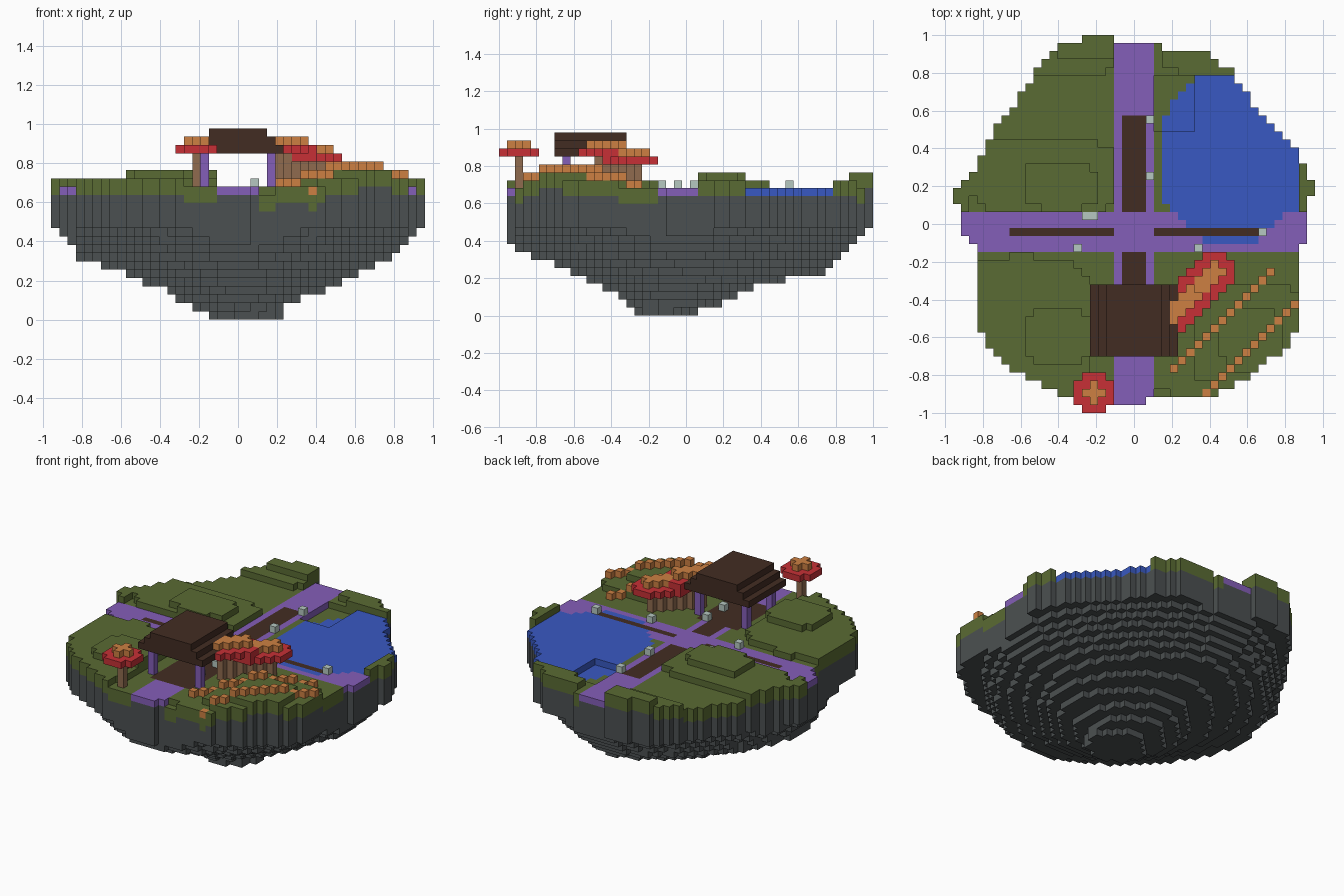
import bpy
import bmesh
from mathutils import Vector

old = bpy.data.objects.get("Cube")
if old:
    bpy.data.objects.remove(old, do_unlink=True)

CELL = 2 / 47            # block size
NX, NY = 45, 47          # blocks across and deep
SURFACE = 16             # block layers up to path level


def linear(c):
    return c / 12.92 if c <= 0.04045 else ((c + 0.055) / 1.055) ** 2.4


def make_material(name, hex_code):
    rgb = [linear(int(hex_code[n:n + 2], 16) / 255) for n in (0, 2, 4)]
    mat = bpy.data.materials.new(name)
    mat.use_nodes = True
    mat.diffuse_color = (*rgb, 1)
    mat.node_tree.nodes["Principled BSDF"].inputs["Base Color"].default_value = (*rgb, 1)
    return mat


MATERIALS = {name: make_material(name, code) for name, code in {
    "stone grey": "4b5051", "grass green": "5a6b33", "path purple": "845eb8",
    "water blue": "3959c2", "dark wood": "422c22", "orange": "cd8042",
    "red": "c73036", "trunk brown": "906b4f", "lantern grey": "b6c8c1"}.items()}

world = {}               # block position -> part name


def put(part, i, j, k):
    world[(i, j, k)] = part


def centre(i, j):
    return (i + 0.5 - NX / 2) * CELL, (j + 0.5 - NY / 2) * CELL


def in_oval(x, y, x0, x1, y0, y1, power):
    u = abs(2 * x - x0 - x1) / (x1 - x0)
    v = abs(2 * y - y0 - y1) / (y1 - y0)
    return u ** power + v ** power <= 1


def in_polygon(x, y, points):
    inside = False
    for (xa, ya), (xb, yb) in zip(points, points[1:] + points[:1]):
        if (ya > y) != (yb > y) and x < xa + (y - ya) * (xb - xa) / (yb - ya):
            inside = not inside
    return inside


# Island outline and lake shore
OUTLINE = [(-.28, 1), (-.1, 1), (-.1, .96), (.11, .96), (.15, .92), (.4, .92),
           (.4, .87), (.53, .83), (.53, .78), (.62, .66), (.72, .53), (.83, .45),
           (.87, .34), (.92, .29), (.96, .2), (.92, .1), (.91, -.06), (.87, -.14),
           (.87, -.53), (.82, -.65), (.74, -.71), (.57, -.83), (.4, -.91),
           (.1, -.92), (.06, -.96), (-.3, -.96), (-.4, -.89), (-.57, -.81),
           (-.65, -.76), (-.77, -.64), (-.83, -.55), (-.83, -.14), (-.91, -.06),
           (-.92, .08), (-.96, .1), (-.96, .2), (-.91, .21), (-.83, .32),
           (-.78, .45), (-.65, .6), (-.53, .78), (-.48, .87), (-.36, .96), (-.28, .96)]
SHORE = [(.36, .79), (.54, .79), (.72, .53), (.84, .45), (.88, .34), (.87, .1),
         (.75, 0), (.66, -.1), (.36, -.1), (.36, -.06), (.23, .06), (.15, .1),
         (.14, .5), (.18, .62), (.23, .7), (.31, .76)]

# Extents of each stone layer, from the bottom up
LAYERS = [(-.15, .23, -.28, .06), (-.23, .25, -.31, .19), (-.32, .34, -.38, .28),
          (-.37, .45, -.46, .38), (-.49, .54, -.55, .53), (-.58, .61, -.63, .73),
          (-.7, .7, -.71, .79), (-.83, .78, -.83, .84), (-.85, .84, -.92, .88),
          (-.88, .88, -.97, .92), (-.93, .93, -1, .97)]

# Hollows (one block down), rises (one block up) and knolls on top of the rises
HOLLOWS = [(.1, .31, .48, .79), (.1, .2, -1, -.86), (.35, .42, -1, -.86)]
RISES = [(-.86, -.1, .04, .46), (-.95, -.22, -1, -.17), (.3, .92, -.88, -.32),
         (-.6, -.1, .78, 1.1), (.14, .6, .8, 1.1), (.85, 1, .06, .33), (-1, -.87, .06, .22)]
KNOLLS = [(-.58, -.19, .08, .33), (-.59, -.22, -.73, -.46),
          (.46, .77, -.78, -.44), (-.42, -.1, .86, 1.1)]


def ground_level(x, y):
    def within(boxes, power):
        return any(in_oval(x, y, *box, power) for box in boxes)
    if within(KNOLLS, 3.5):
        return SURFACE + 2
    if within(RISES, 3.5):
        return SURFACE + 1
    return SURFACE - 1 if within(HOLLOWS, 8) else SURFACE


# Terrain: stone body, grass, crossing paths with inlaid planks, lake
top = {}
for i in range(NX):
    for j in range(NY):
        x, y = centre(i, j)
        if not in_polygon(x, y, OUTLINE):
            continue
        on_avenue = 20 <= i <= 24
        on_cross = 20 <= j <= 24
        planks = (21 <= i <= 23 and (y < -.15 and y > -.7 or .07 < y < .57)) \
            or (j == 22 and .11 < abs(x) < .66) \
            or (abs(x) < .15 and -.7 < y < -.32)
        level = SURFACE
        if planks:
            cover = "plank_inlay"
        elif in_polygon(x, y, SHORE):
            cover = "lake"
            level = min(SURFACE, ground_level(x, y))
        elif on_avenue or on_cross:
            cover = "path"
        else:
            cover = "grass"
            level = ground_level(x, y)
        top[i, j] = level
        depth = 2 if cover == "grass" else 1
        for k in range(level):
            if k >= len(LAYERS) or in_oval(x, y, *LAYERS[k], 1.62):
                put(cover if k >= level - depth else "stone_body", i, j, k)

# Pavilion: posts and stepped gable roof
for i in (18, 26):
    for j in (8, 14):
        for k in range(top[i, j], 20):
            put("pavilion_post", i, j, k)
for step in range(3):
    for i in range(17 + step, 28 - step):
        for j in range(7, 16):
            put("pavilion_roof", i, j, 20 + step)


# Flat-topped trees: trunk, red brim and orange crown
def tree(i, j, brim):
    for k in range(top.get((i, j), SURFACE), brim):
        put("tree_trunk", i, j, k)
    for a in range(-2, 3):
        for b in range(-2, 3):
            for part, k, reach in (("tree_brim", brim, 3), ("tree_crown", brim + 1, 1)):
                spot = (i + a, j + b, k)
                free = world.get(spot) in (None, "tree_brim")
                if abs(a) + abs(b) <= reach and free:
                    put(part, *spot)


tree(17, 2, 20)
for n in range(6):
    tree(27 + n, 12 + n, 20 if n < 3 else 19)

# Diagonal crop rows lying on the ground
for i, j, count in ((27, 5, 13), (31, 2, 12)):
    for n in range(count):
        spot = (i + n, j + n)
        if spot in top:
            put("crop_row", *spot, top[spot])

# Lanterns beside the paths and inside the pavilion
for i, j in ((24, 36), (24, 29), (16, 24), (17, 24), (15, 20), (30, 20), (38, 22),
             (24, 15), (24, 11)):
    put("lantern", i, j, SURFACE)

PART_COLOURS = {
    "stone_body": "stone grey", "grass": "grass green", "path": "path purple",
    "lake": "water blue", "plank_inlay": "dark wood", "pavilion_post": "path purple",
    "pavilion_roof": "dark wood", "tree_trunk": "trunk brown", "tree_brim": "red",
    "tree_crown": "orange", "crop_row": "orange", "lantern": "lantern grey"}


# Turn each part's blocks into a mesh of its exposed faces
def build(part, colour):
    bm = bmesh.new()
    for cell in [c for c, name in world.items() if name == part]:
        for axis in range(3):
            for sign in (-1, 1):
                normal = Vector((0, 0, 0))
                normal[axis] = sign
                if tuple(int(c + n) for c, n in zip(cell, normal)) in world:
                    continue
                u = Vector((0, 0, 0))
                u[(axis + 1) % 3] = 1
                v = normal.cross(u)
                mid = Vector(cell) + Vector((.5, .5, .5)) + normal / 2
                corners = (mid - (u + v) / 2, mid + (u - v) / 2,
                           mid + (u + v) / 2, mid - (u - v) / 2)
                bm.faces.new([bm.verts.new(((p.x - NX / 2) * CELL,
                                            (p.y - NY / 2) * CELL, p.z * CELL))
                              for p in corners])
    bmesh.ops.remove_doubles(bm, verts=bm.verts, dist=CELL / 100)
    mesh = bpy.data.meshes.new(part)
    bm.to_mesh(mesh)
    bm.free()
    mesh.materials.append(MATERIALS[colour])
    bpy.context.scene.collection.objects.link(bpy.data.objects.new(part, mesh))


for part, colour in PART_COLOURS.items():
    build(part, colour)
